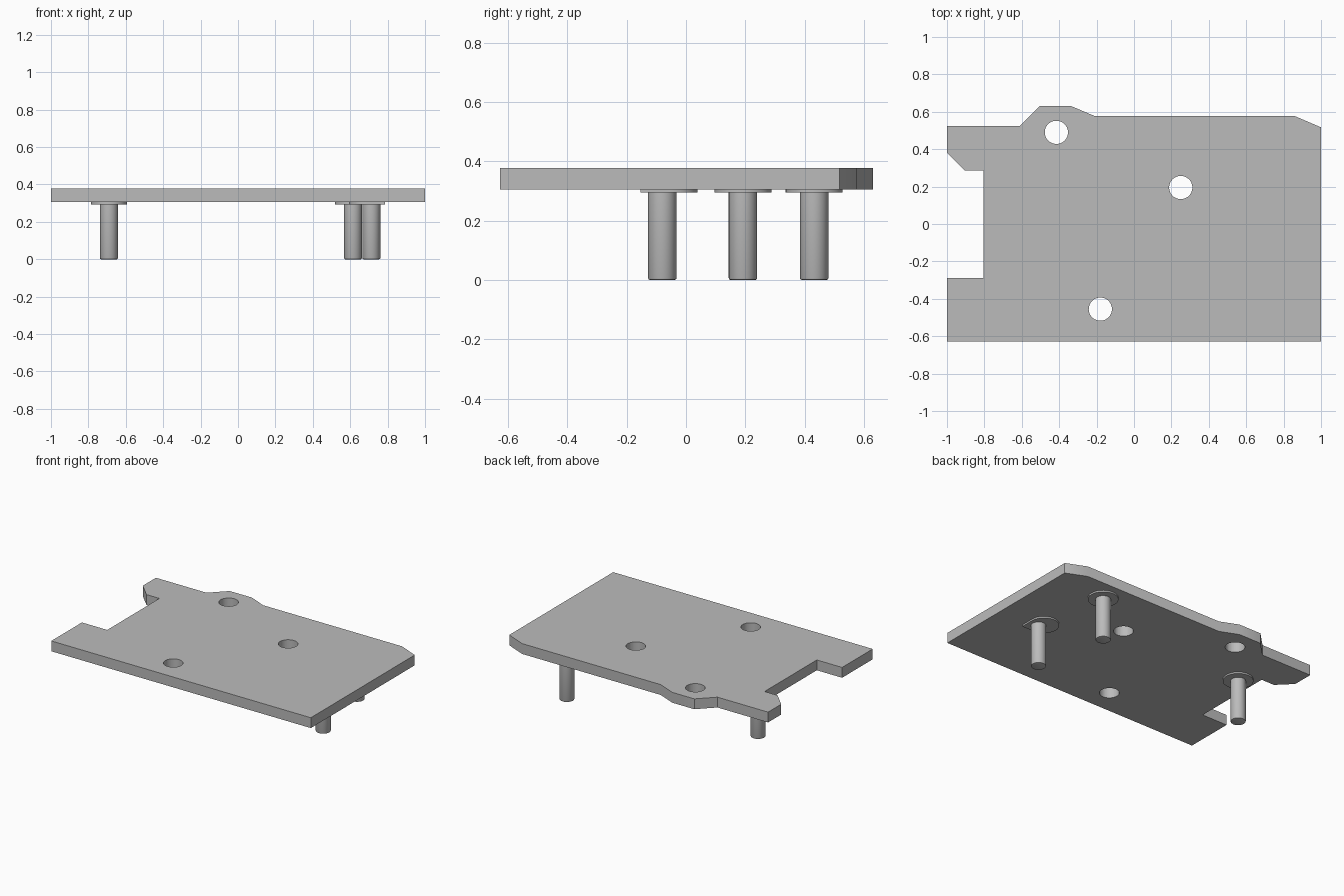
import bpy, bmesh
from math import cos, sin, radians

cube = bpy.data.objects.get("Cube")
if cube:
    bpy.data.objects.remove(cube, do_unlink=True)

grey = bpy.data.materials.new("plain grey")
grey.use_nodes = True
grey.diffuse_color = (0.5, 0.5, 0.5, 1)
grey.node_tree.nodes["Principled BSDF"].inputs["Base Color"].default_value = (0.5, 0.5, 0.5, 1)


def prism(name, outline, bottom, top, material=grey):
    """Extrude a closed outline between two heights."""
    bm = bmesh.new()
    face = bm.faces.new([bm.verts.new((x, y, bottom)) for x, y in outline])
    moved = bmesh.ops.extrude_face_region(bm, geom=[face])["geom"]
    bmesh.ops.translate(bm, vec=(0, 0, top - bottom),
                        verts=[g for g in moved if isinstance(g, bmesh.types.BMVert)])
    bmesh.ops.recalc_face_normals(bm, faces=bm.faces)
    mesh = bpy.data.meshes.new(name)
    bm.to_mesh(mesh)
    bm.free()
    obj = bpy.data.objects.new(name, mesh)
    bpy.context.collection.objects.link(obj)
    if material:
        mesh.materials.append(material)
    return obj


def circle(x, y, radius, start=0, end=360, steps=48):
    angles = [radians(start + (end - start) * i / steps) for i in range(steps)]
    return [(x + radius * cos(a), y + radius * sin(a)) for a in angles]


def smooth(obj):
    bpy.ops.object.select_all(action='DESELECT')
    obj.select_set(True)
    bpy.context.view_layer.objects.active = obj
    bpy.ops.object.shade_smooth_by_angle(angle=radians(30))


UNDERSIDE, TOP = 0.305, 0.377

# Plate with a notched end, a raised tab and clipped corners
plate = prism("plate", [
    (-1, -0.627), (1, -0.627), (1, 0.517), (0.86, 0.577), (-0.21, 0.577),
    (-0.335, 0.63), (-0.505, 0.63), (-0.61, 0.525), (-1, 0.525), (-1, 0.38),
    (-0.905, 0.285), (-0.805, 0.285), (-0.805, -0.29), (-1, -0.29)],
    UNDERSIDE, TOP)

# Three through holes
for i, (x, y) in enumerate([(-0.415, 0.49), (0.25, 0.195), (-0.18, -0.455)]):
    cutter = prism(f"hole_cutter_{i + 1}", circle(x, y, 0.062), 0.2, 0.5, None)
    cutter.hide_render = True
    cutter.hide_viewport = True
    cut = plate.modifiers.new("hole", 'BOOLEAN')
    cut.operation = 'DIFFERENCE'
    cut.solver = 'EXACT'
    cut.object = cutter
smooth(plate)

# Pins with softened lower rims
pins = {"back": (0.615, 0.432), "end": (-0.69, 0.192), "front": (0.713, -0.08)}
for name, (x, y) in pins.items():
    pin = prism(f"{name}_pin", circle(x, y, 0.048), 0, UNDERSIDE)
    bm = bmesh.new()
    bm.from_mesh(pin.data)
    rim = [e for e in bm.edges if all(v.co.z < 0.001 for v in e.verts)]
    bmesh.ops.bevel(bm, geom=rim, offset=0.006, segments=2, affect='EDGES', profile=0.5)
    bm.to_mesh(pin.data)
    bm.free()
    smooth(pin)

    # Thin collars under the plate; the front one has a square corner
    if name == "front":
        cx, cy, r = x - 0.024, y + 0.023, 0.096
        outline = circle(cx, cy, r, 0, 270) + [(cx, cy - r), (cx + r, cy - r)]
    else:
        outline = circle(x, y, 0.096)
    smooth(prism(f"{name}_collar", outline, 0.294, UNDERSIDE))
